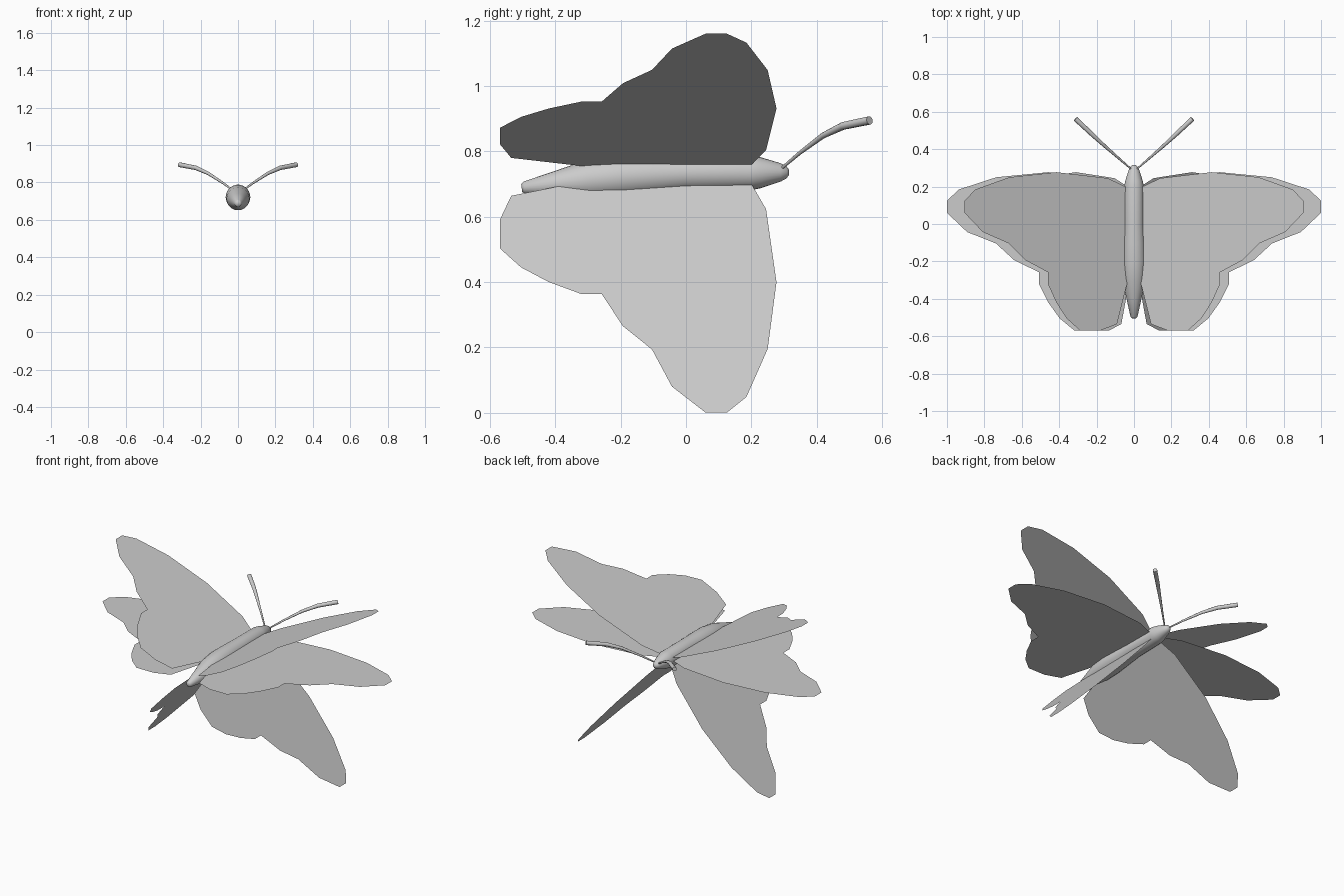
import bpy, math
from mathutils import Vector

if "Cube" in bpy.data.objects:
    bpy.data.objects.remove(bpy.data.objects["Cube"])

HINGE_Z = 0.738


def make_mesh(name, verts, faces, smooth=False):
    mesh = bpy.data.meshes.new(name)
    mesh.from_pydata(verts, [], faces)
    mesh.update()
    ob = bpy.data.objects.new(name, mesh)
    bpy.context.collection.objects.link(ob)
    if smooth:
        bpy.ops.object.select_all(action='DESELECT')
        ob.select_set(True)
        bpy.context.view_layer.objects.active = ob
        bpy.ops.object.shade_smooth_by_angle(angle=math.radians(50))
    return ob


def tube(name, points, radii, sides):
    """Skin a tube of varying radius along a path, with capped ends."""
    pts = [Vector(p) for p in points]
    n, verts, faces = len(pts), [], []
    for i, p in enumerate(pts):
        d = (pts[min(i + 1, n - 1)] - pts[max(i - 1, 0)]).normalized()
        side = d.cross(Vector((0, 0, 1))).normalized()
        up = side.cross(d)
        for k in range(sides):
            a = 2 * math.pi * k / sides
            verts.append(p + radii[i] * (math.cos(a) * side + math.sin(a) * up))
    for i in range(n - 1):
        for k in range(sides):
            a, b = i * sides + k, i * sides + (k + 1) % sides
            faces.append((b, a, a + sides, b + sides))
    faces.append(tuple(range(sides)))
    faces.append(tuple(reversed(range((n - 1) * sides, n * sides))))
    return make_mesh(name, verts, faces, True)


# Body: drooping tapered tube, stations of (y, centre z, radius)
stations = [(-0.503, 0.688, 0.012), (-0.495, 0.689, 0.019), (-0.39, 0.701, 0.042),
            (-0.30, 0.712, 0.061), (-0.20, 0.722, 0.066), (-0.10, 0.728, 0.061),
            (0.0, 0.733, 0.055), (0.20, 0.735, 0.053), (0.23, 0.735, 0.047),
            (0.29, 0.736, 0.028), (0.308, 0.736, 0.018), (0.316, 0.736, 0.007)]
tube("body", [(0, y, z) for y, z, r in stations], [r for y, z, r in stations], 24)

# Wing outline: distance from hinge, y
outline = [(0.05, 0.20), (0.155, 0.245), (0.458, 0.277), (0.736, 0.25), (0.935, 0.185),
           (1.0, 0.125), (1.0, 0.06), (0.892, -0.043), (0.738, -0.104), (0.641, -0.193),
           (0.508, -0.258), (0.508, -0.32), (0.458, -0.42), (0.397, -0.505),
           (0.318, -0.57), (0.2, -0.57), (0.1, -0.535), (0.036, -0.30)]

# Antenna path on the right side
feeler = [(0.005, 0.285, 0.742), (0.08, 0.35, 0.797), (0.16, 0.42, 0.849),
          (0.225, 0.48, 0.878), (0.313, 0.562, 0.895)]

for side, sx in (("left", -1), ("right", 1)):
    # Three flat wings per side, fanned about the body axis
    for level, deg in (("upper", 25), ("middle", 0), ("lower", -47.5)):
        c, s = math.cos(math.radians(deg)), math.sin(math.radians(deg))
        verts = [(sx * u * c, y, HINGE_Z + u * s) for u, y in outline]
        order = list(range(len(verts)))
        make_mesh(f"{level}_wing_{side}", verts, [order if sx < 0 else order[::-1]])
    tube(f"antenna_{side}", [(sx * x, y, z) for x, y, z in feeler],
         [0.004, 0.006, 0.009, 0.012, 0.013], 10)
